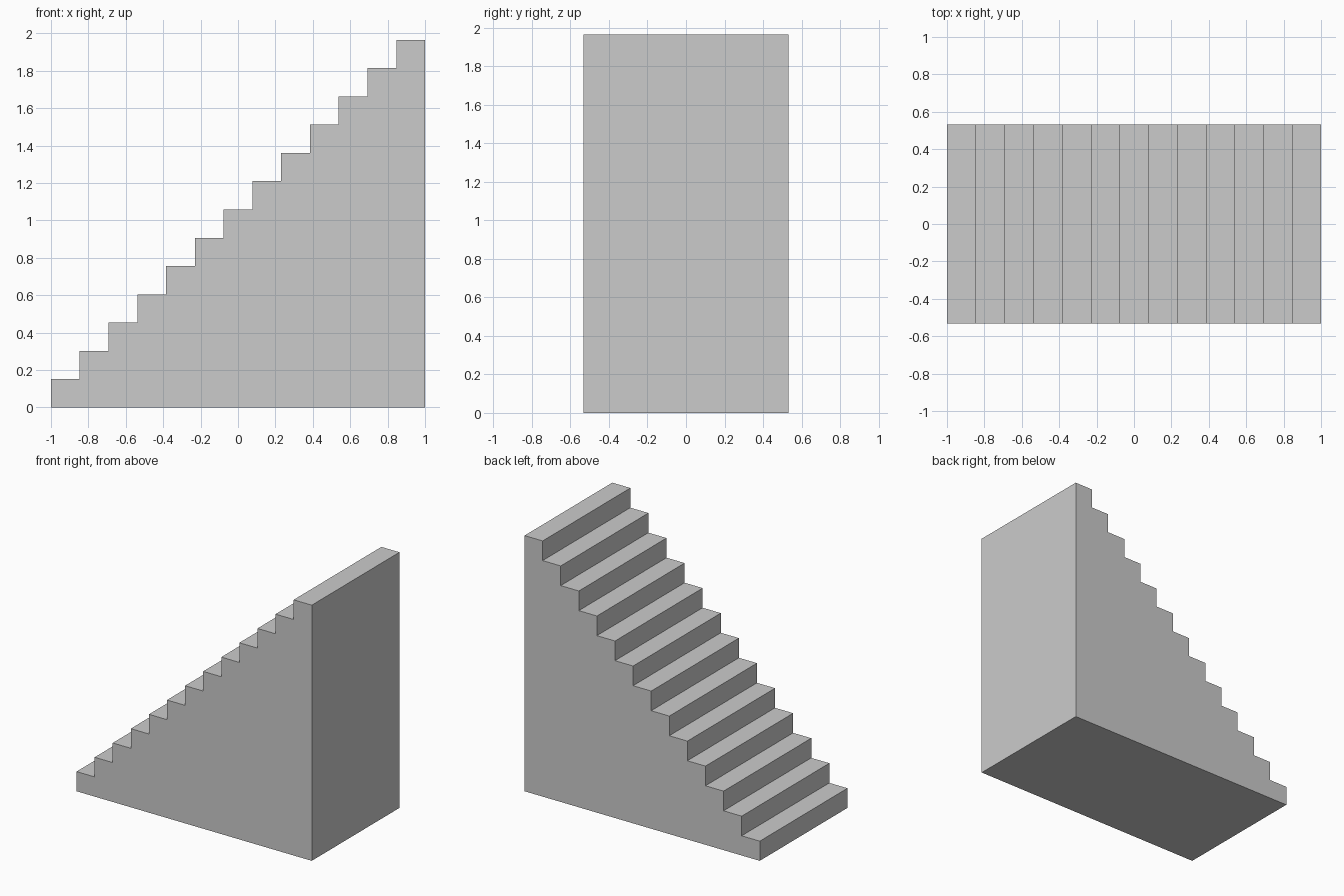
import bpy
import bmesh

if "Cube" in bpy.data.objects:
    bpy.data.objects.remove(bpy.data.objects["Cube"])

STEPS = 13
LENGTH, WIDTH, HEIGHT = 2.0, 1.065, 1.965
run, rise = LENGTH / STEPS, HEIGHT / STEPS

# Stepped side profile in the xz plane
profile = [(LENGTH / 2, 0), (-LENGTH / 2, 0)]
for i in range(STEPS):
    x, z = -LENGTH / 2 + i * run, (i + 1) * rise
    profile += [(x, z), (x + run, z)]

# Solid staircase: profile extruded across the width
bm = bmesh.new()
side = bm.faces.new([bm.verts.new((x, -WIDTH / 2, z)) for x, z in profile])
result = bmesh.ops.extrude_face_region(bm, geom=[side], use_keep_orig=True)
moved = [g for g in result["geom"] if isinstance(g, bmesh.types.BMVert)]
bmesh.ops.translate(bm, verts=moved, vec=(0, WIDTH, 0))
bmesh.ops.recalc_face_normals(bm, faces=bm.faces[:])

mesh = bpy.data.meshes.new("staircase")
bm.to_mesh(mesh)
bm.free()
staircase = bpy.data.objects.new("staircase", mesh)
bpy.context.collection.objects.link(staircase)
